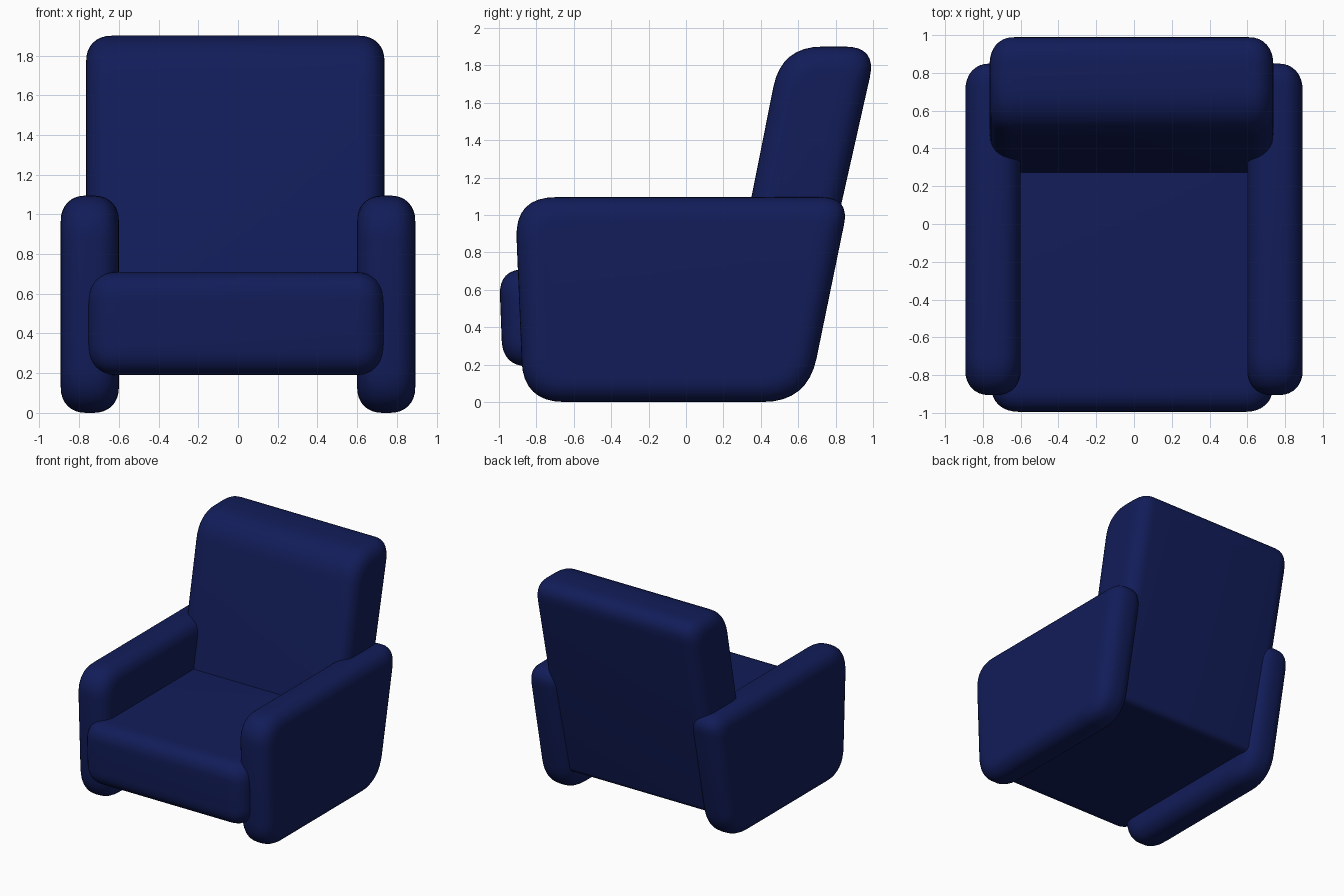
import bpy, bmesh, math
from mathutils import Vector

if "Cube" in bpy.data.objects:
    bpy.data.objects.remove(bpy.data.objects["Cube"])

navy = bpy.data.materials.new("navy_fabric")
navy.diffuse_color = (0.006, 0.012, 0.1, 1)
navy.use_nodes = True
navy.node_tree.nodes["Principled BSDF"].inputs["Base Color"].default_value = navy.diffuse_color


def outline(corners, inset, steps=8):
    """Side outline (y, z), counter-clockwise, shrunk by inset, with curved corners (y, z, cut)."""
    pts = [Vector(c[:2]) for c in corners]
    n = len(pts)
    moved = []
    for i, p in enumerate(pts):
        a = (p - pts[i - 1]).normalized()
        b = (pts[(i + 1) % n] - p).normalized()
        na, nb = Vector((-a.y, a.x)), Vector((-b.y, b.x))
        moved.append(p + (na + nb) * inset / (1 + na.dot(nb)))
    ring = []
    for i, p in enumerate(moved):
        cut = max(corners[i][2] - 0.6 * inset, 0.02)
        start = p + (moved[i - 1] - p).normalized() * cut
        end = p + (moved[(i + 1) % n] - p).normalized() * cut
        for k in range(steps + 1):
            t = k / steps
            ring.append(start * (1 - t) ** 2 + p * 2 * t * (1 - t) + end * t * t)
    return ring


def cushion(name, corners, x0, x1, depth, inset, steps=8, power=0.9):
    """Padded slab: the outline lofted along x, with rounded rims on both sides."""
    rim = []
    for k in range(steps + 1):
        a = math.pi / 2 * k / steps
        rim.append((depth * (1 - math.cos(math.pi / 2 - a) ** power),
                    inset * (1 - math.sin(math.pi / 2 - a) ** power)))
    left = [(x0 + d, i) for d, i in reversed(rim)]
    right = [(x1 - d, i) for d, i in rim]
    # order each side from its outer face to full size
    left.sort(key=lambda s: s[0])
    right.sort(key=lambda s: s[0])
    slices = [(x, inset - i) for x, i in left] + [(x, inset - i) for x, i in right]
    slices = [(x, rim_inset(min(x - x0, x1 - x), depth, inset, power)) for x, _ in slices]
    bm = bmesh.new()
    rings = [[bm.verts.new((x, p.x, p.y)) for p in outline(corners, i)] for x, i in slices]
    n = len(rings[0])
    for a, b in zip(rings, rings[1:]):
        for k in range(n):
            bm.faces.new((a[k], a[(k + 1) % n], b[(k + 1) % n], b[k]))
    bm.faces.new(rings[0])
    bm.faces.new(rings[-1])
    bmesh.ops.recalc_face_normals(bm, faces=bm.faces)
    for f in bm.faces:
        f.smooth = True
    mesh = bpy.data.meshes.new(name)
    bm.to_mesh(mesh)
    bm.free()
    mesh.materials.append(navy)
    obj = bpy.data.objects.new(name, mesh)
    bpy.context.collection.objects.link(obj)
    return obj


def rim_inset(d, depth, inset, power):
    """How far the outline shrinks at distance d from the side face (superellipse)."""
    e = 2 / power
    u = min(max(1 - d / depth, 0), 1)
    return inset * (1 - (1 - u ** e) ** (1 / e))


# Arms: slanted back edge, mirrored across x = 0
arm = cushion("arms", [(-0.87, 0.0, 0.22), (0.65, 0.0, 0.24), (0.875, 1.095, 0.15),
                       (-0.915, 1.095, 0.22)], 0.60, 0.893, 0.13, 0.13)
arm.modifiers.new("mirror", 'MIRROR')

# Seat cushion, running back into the backrest
cushion("seat", [(-0.98, 0.19, 0.14), (0.58, 0.19, 0.03), (0.68, 0.71, 0.03),
                 (-1.0, 0.71, 0.14)], -0.755, 0.735, 0.15, 0.13)

# Reclined backrest
cushion("backrest", [(0.17, 0.19, 0.05), (0.635, 0.19, 0.05), (1.02, 1.9, 0.17),
                     (0.51, 1.9, 0.22)], -0.765, 0.738, 0.13, 0.13)
